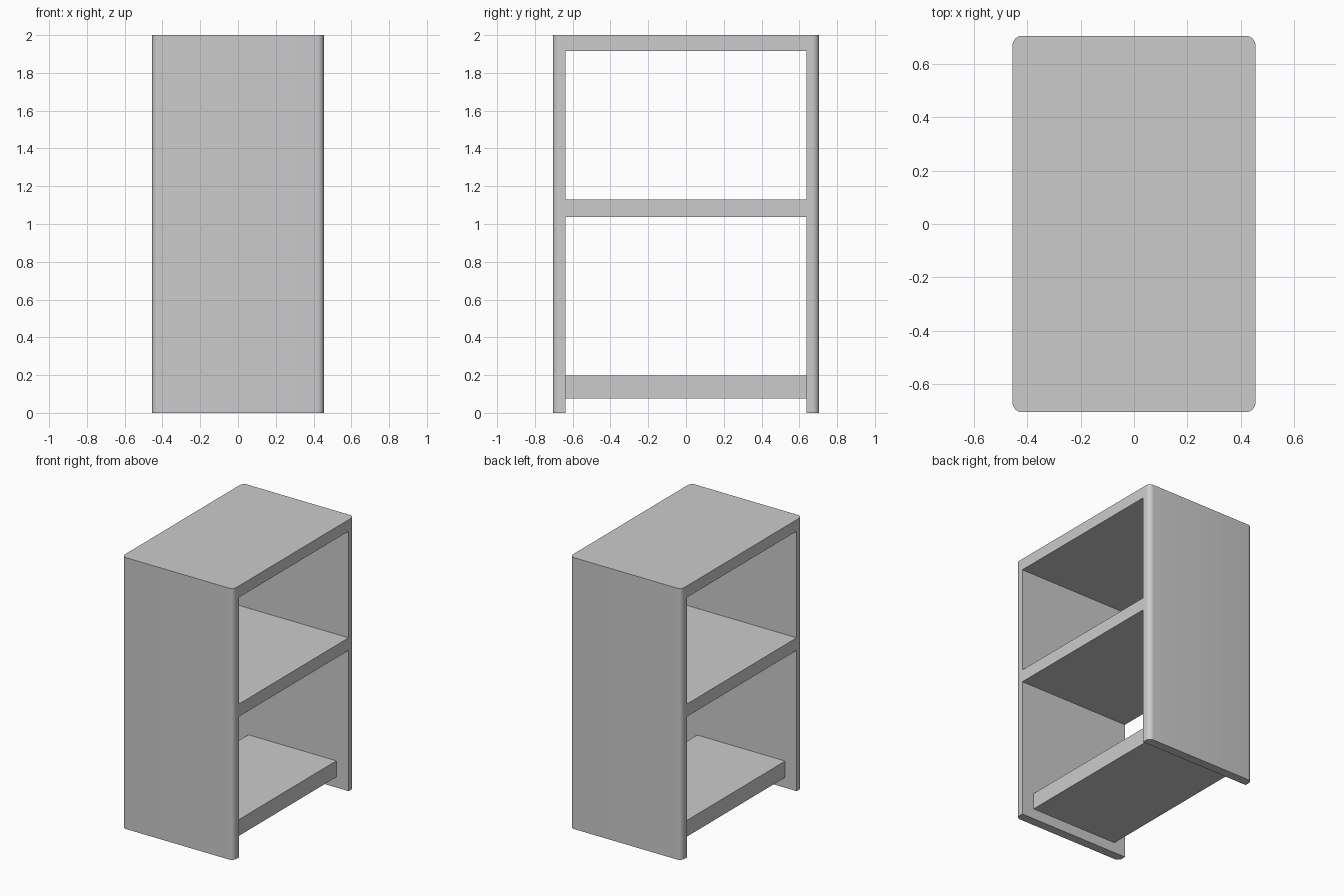
import bpy, bmesh, math
from mathutils import Vector

if "Cube" in bpy.data.objects:
    bpy.data.objects.remove(bpy.data.objects["Cube"])


def box(name, lo, hi, radius=0.0):
    """Axis-aligned box; radius rounds its four vertical edges."""
    bm = bmesh.new()
    bmesh.ops.create_cube(bm, size=1)
    lo, hi = Vector(lo), Vector(hi)
    bmesh.ops.scale(bm, vec=hi - lo, verts=bm.verts)
    bmesh.ops.translate(bm, vec=(lo + hi) / 2, verts=bm.verts)
    if radius:
        uprights = [e for e in bm.edges
                    if abs(e.verts[0].co.z - e.verts[1].co.z) > 0.01]
        bmesh.ops.bevel(bm, geom=uprights, offset=radius, segments=8,
                        profile=0.5, affect='EDGES')
    mesh = bpy.data.meshes.new(name)
    bm.to_mesh(mesh)
    bm.free()
    obj = bpy.data.objects.new(name, mesh)
    bpy.context.collection.objects.link(obj)
    return obj


def cut(obj, cutter):
    """Subtract the cutter from obj and remove the cutter."""
    mod = obj.modifiers.new("opening", 'BOOLEAN')
    mod.operation = 'DIFFERENCE'
    mod.solver = 'EXACT'
    mod.object = cutter
    cutter.hide_render = True
    bpy.context.view_layer.objects.active = obj
    bpy.ops.object.modifier_apply(modifier=mod.name)
    bpy.data.objects.remove(cutter, do_unlink=True)


HALF_X, HALF_Y, INNER_Y = 0.455, 0.705, 0.638

# Carcass: sides, top and middle shelf in one piece, rounded upright edges
carcass = box("cabinet_carcass", (-HALF_X, -HALF_Y, 0), (HALF_X, HALF_Y, 2), 0.036)

# Upper compartment, and lower compartment open to the ground
for z0, z1 in ((1.13, 1.915), (-0.2, 1.037)):
    cut(carcass, box("opening_cutter", (-1, -INNER_Y, z0), (1, INNER_Y, z1)))

# Smooth corners, sharp edges elsewhere
bpy.ops.object.select_all(action='DESELECT')
carcass.select_set(True)
bpy.context.view_layer.objects.active = carcass
bpy.ops.object.shade_smooth_by_angle(angle=math.radians(30))

# Bottom shelf, raised off the ground and set back at both open ends
box("bottom_shelf", (-0.362, -INNER_Y, 0.077), (0.355, INNER_Y, 0.197))
